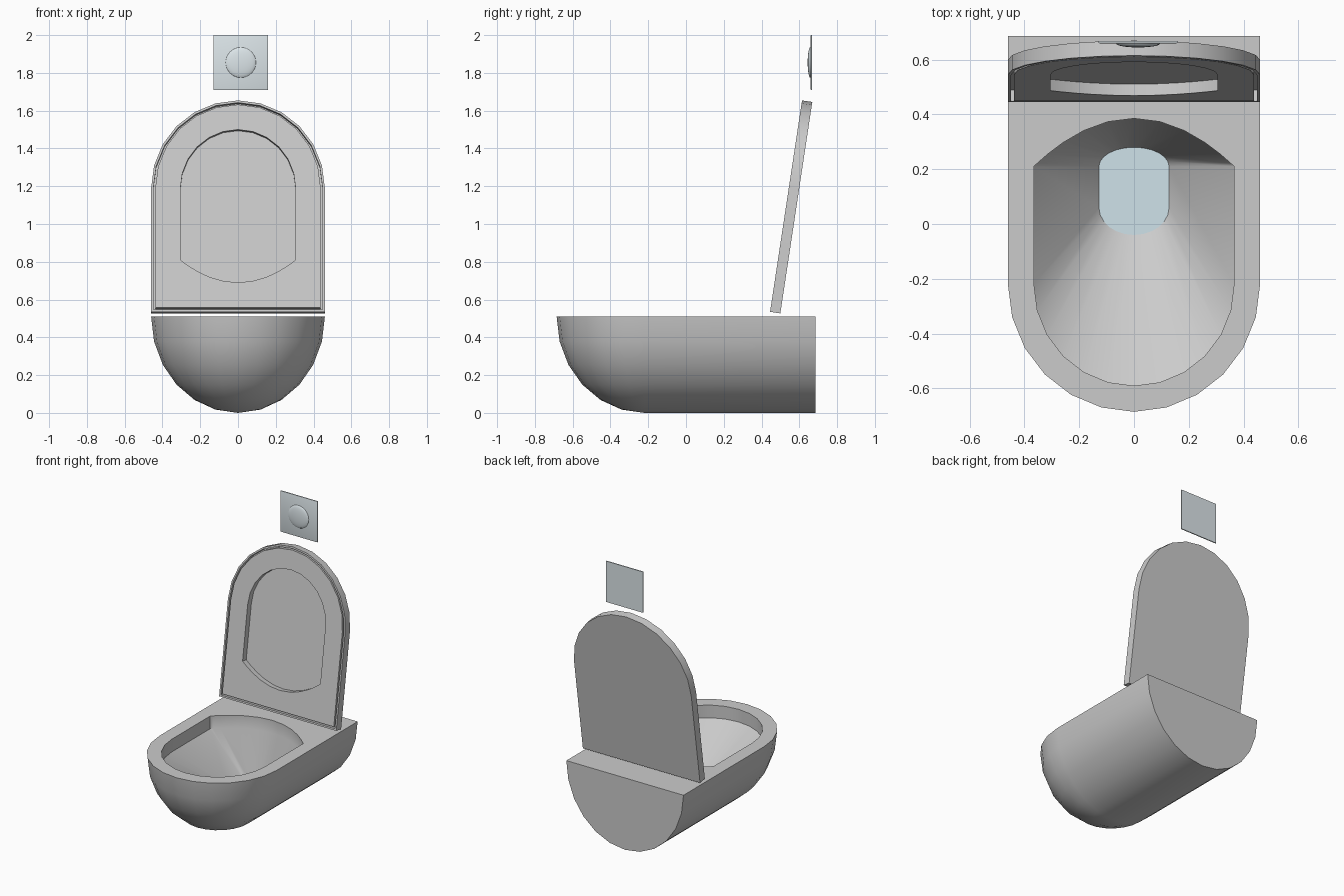
import bpy, bmesh, math
from mathutils import Matrix, Vector

if "Cube" in bpy.data.objects:
    bpy.data.objects.remove(bpy.data.objects["Cube"])

N = 12  # segments per half-round end


def slot(w, lo, hi, r_lo, r_hi, p_lo=1, p_hi=1):
    """Outline with straight sides and rounded ends (power 2 = shallow arc, radius 0 = square end)."""
    pts = []
    for cy, r, p, sgn in ((lo, r_lo, p_lo, -1), (hi, r_hi, p_hi, 1)):
        steps = range(N + 1) if r else (0, N)
        for i in steps:
            t = math.pi * i / N
            pts.append((sgn * -w * math.cos(t) if sgn < 0 else w * math.cos(t),
                        cy + sgn * r * abs(math.sin(t)) ** p))
    # low end runs right to left, so flip it to keep a single loop direction
    k = N + 1 if r_lo else 2
    low = sorted(pts[:k], key=lambda q: q[0])
    return low + pts[k:]


def ring(bm, pts, z):
    return [bm.verts.new((x, y, z)) for x, y in pts]


def loft(bm, a, b, closed=True):
    n = len(a)
    for i in range(n if closed else n - 1):
        j = (i + 1) % n
        bm.faces.new((a[i], a[j], b[j], b[i]))


def fill_between(bm, *loops):
    edges = []
    for lp in loops:
        for i, v in enumerate(lp):
            u = lp[(i + 1) % len(lp)]
            edges.append(bm.edges.get((v, u)) or bm.edges.new((v, u)))
    bmesh.ops.triangle_fill(bm, edges=edges, use_beauty=True, use_dissolve=False)


def finish(name, bm, matrix=None, color=None):
    bmesh.ops.remove_doubles(bm, verts=bm.verts, dist=1e-5)
    bmesh.ops.recalc_face_normals(bm, faces=bm.faces)
    me = bpy.data.meshes.new(name)
    bm.to_mesh(me)
    bm.free()
    ob = bpy.data.objects.new(name, me)
    bpy.context.collection.objects.link(ob)
    if matrix:
        ob.matrix_world = matrix
    if color:
        mat = bpy.data.materials.new(name + "_colour")
        mat.diffuse_color = color
        mat.use_nodes = True
        mat.node_tree.nodes["Principled BSDF"].inputs["Base Color"].default_value = mat.diffuse_color
        me.materials.append(mat)
    bpy.ops.object.select_all(action='DESELECT')
    ob.select_set(True)
    bpy.context.view_layer.objects.active = ob
    bpy.ops.object.shade_smooth_by_angle(angle=math.radians(30))
    return ob


# Bowl: half-round hull with a quarter-ellipsoid nose
TOP, BACK, NOSE = 0.51, 0.685, -0.22
bm = bmesh.new()
hull = []
for k in range(7):
    a = math.radians(15 * k)
    c = math.cos(a)
    hull.append(ring(bm, slot(0.46 * c, NOSE, BACK, 0.465 * c, 0), TOP * (1 - math.sin(a))))
for a, b in zip(hull, hull[1:]):
    loft(bm, a[:-1] + [a[-1]], b, closed=False)
# closing strip on the left side (last vertex to first)
for a, b in zip(hull, hull[1:]):
    bm.faces.new((a[-1], a[0], b[0], b[-1]))
# drop degenerate-width faces at the keel, then cut the basin
basin_top = slot(0.365, NOSE, 0.21, 0.37, 0.175, 1, 2)
drain = slot(0.128, 0.06, 0.21, 0.10, 0.07)
rim = ring(bm, basin_top, TOP)
lip = ring(bm, basin_top, TOP - 0.09)
throat = ring(bm, drain, 0.15)
floor = ring(bm, drain, 0.09)
fill_between(bm, hull[0], rim)
loft(bm, rim, lip)
loft(bm, lip, throat)
loft(bm, throat, floor)
bm.faces.new(floor)
bmesh.ops.dissolve_degenerate(bm, dist=1e-5, edges=bm.edges)
finish("bowl", bm)

# Water surface
bm = bmesh.new()
bm.faces.new(ring(bm, drain, 0.152))
water = finish("water", bm, color=(0.62, 0.76, 0.82, 1))

# Lid frame: local x = width, y = up the lid, z = towards the front
tilt = math.radians(8.6)
s, c = math.sin(tilt), math.cos(tilt)
lid_matrix = Matrix(((1, 0, 0, 0), (0, s, -c, 0.445), (0, c, s, 0.535), (0, 0, 0, 1)))


def lid_outline(inset):
    pts = slot(0.46 - inset, inset, 0.662, 0, 0.47 - inset)
    return pts


# Lid: shallow tray
bm = bmesh.new()
levels = [ring(bm, lid_outline(i), z) for i, z in
          ((0, -0.055), (0, 0), (0.012, 0), (0.012, -0.042))]
bm.faces.new(levels[0])
for a, b in zip(levels, levels[1:]):
    loft(bm, a, b)
bm.faces.new(levels[-1])
finish("lid", bm, lid_matrix)

# Seat ring nested in the lid
bm = bmesh.new()
outer = lid_outline(0.022)
hole = slot(0.305, 0.278, 0.662, 0.121, 0.314, 2, 1)
of, ob_ = ring(bm, outer, 0), ring(bm, outer, -0.042)
hf, hb = ring(bm, hole, 0), ring(bm, hole, -0.042)
loft(bm, of, ob_)
loft(bm, hf, hb)
fill_between(bm, of, hf)
fill_between(bm, ob_, hb)
finish("seat", bm, lid_matrix)

# Flush plate: thin square with a bevelled front edge
metal = (0.72, 0.79, 0.82, 1)
plate_matrix = Matrix.Translation((0.015, 0.668, 1.855)) @ Matrix.Rotation(math.pi / 2, 4, 'X')
bm = bmesh.new()
levels = [ring(bm, slot(h, -h, h, 0, 0), z) for h, z in ((0.145, 0), (0.145, 0.007), (0.137, 0.010))]
for a, b in zip(levels, levels[1:]):
    loft(bm, a, b)
bm.faces.new(levels[0])
bm.faces.new(levels[-1])
finish("flush_plate", bm, plate_matrix, metal)

# Flush button: low dome
bm = bmesh.new()
bmesh.ops.create_uvsphere(bm, u_segments=32, v_segments=16, radius=1)
bmesh.ops.bisect_plane(bm, geom=bm.verts[:] + bm.edges[:] + bm.faces[:], plane_co=(0, 0, 0),
                       plane_no=(0, 0, 1), clear_inner=True)
bmesh.ops.scale(bm, vec=Vector((0.08, 0.08, 0.014)), verts=bm.verts)
bmesh.ops.translate(bm, vec=Vector((0, 0, 0.010)), verts=bm.verts)
finish("flush_button", bm, plate_matrix, metal)
